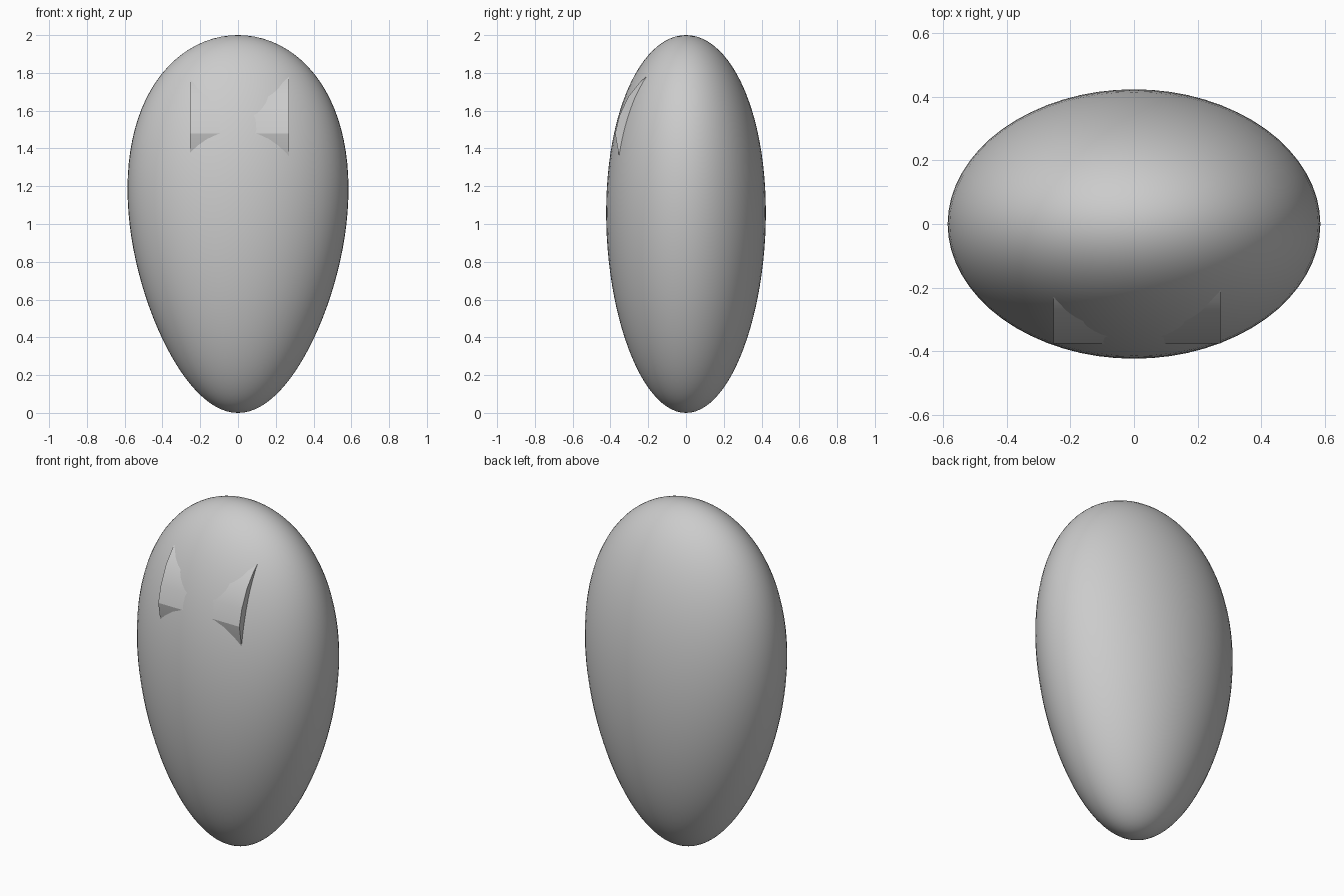
import bpy
import bmesh
import math

cube = bpy.data.objects.get("Cube")
if cube:
    bpy.data.objects.remove(cube, do_unlink=True)

# Single grey finish
grey = bpy.data.materials.new("plain grey")
grey.use_nodes = True
colour = (0.6, 0.6, 0.6, 1)
grey.diffuse_color = colour
grey.node_tree.nodes["Principled BSDF"].inputs["Base Color"].default_value = colour


def finish(name, bm, angle):
    """Turn a bmesh into a smooth-shaded object."""
    bmesh.ops.recalc_face_normals(bm, faces=bm.faces)
    mesh = bpy.data.meshes.new(name)
    bm.to_mesh(mesh)
    bm.free()
    mesh.materials.append(grey)
    obj = bpy.data.objects.new(name, mesh)
    bpy.context.collection.objects.link(obj)
    bpy.ops.object.select_all(action="DESELECT")
    obj.select_set(True)
    bpy.context.view_layer.objects.active = obj
    bpy.ops.object.shade_smooth_by_angle(angle=math.radians(angle))
    return obj


# Egg body: a sphere made oval, tapering to the bottom
HALF_WIDTH, HALF_DEPTH = 0.574, 0.422
TAPER_X, TAPER_Y = 0.2, 0.06
bm = bmesh.new()
bmesh.ops.create_uvsphere(bm, u_segments=64, v_segments=48, radius=1)
for v in bm.verts:
    t = v.co.z
    v.co.x *= HALF_WIDTH * (1 + TAPER_X * t)
    v.co.y *= HALF_DEPTH * (1 + TAPER_Y * t)
    v.co.z = t + 1
finish("egg_body", bm, 60)

# Brow bar: a rounded bar through the head whose ends stand out on both sides
profile = [(-0.1, 1.82), (-0.18, 1.805), (-0.243, 1.752), (-0.305, 1.675),
           (-0.352, 1.575), (-0.375, 1.48), (-0.354, 1.355), (-0.3, 1.2), (-0.1, 1.2)]
bm = bmesh.new()
face = bm.faces.new([bm.verts.new((-0.253, y, z)) for y, z in profile])
side = bmesh.ops.extrude_face_region(bm, geom=[face])
for v in side["geom"]:
    if isinstance(v, bmesh.types.BMVert):
        v.co.x = 0.271
finish("brow_bar", bm, 20)
